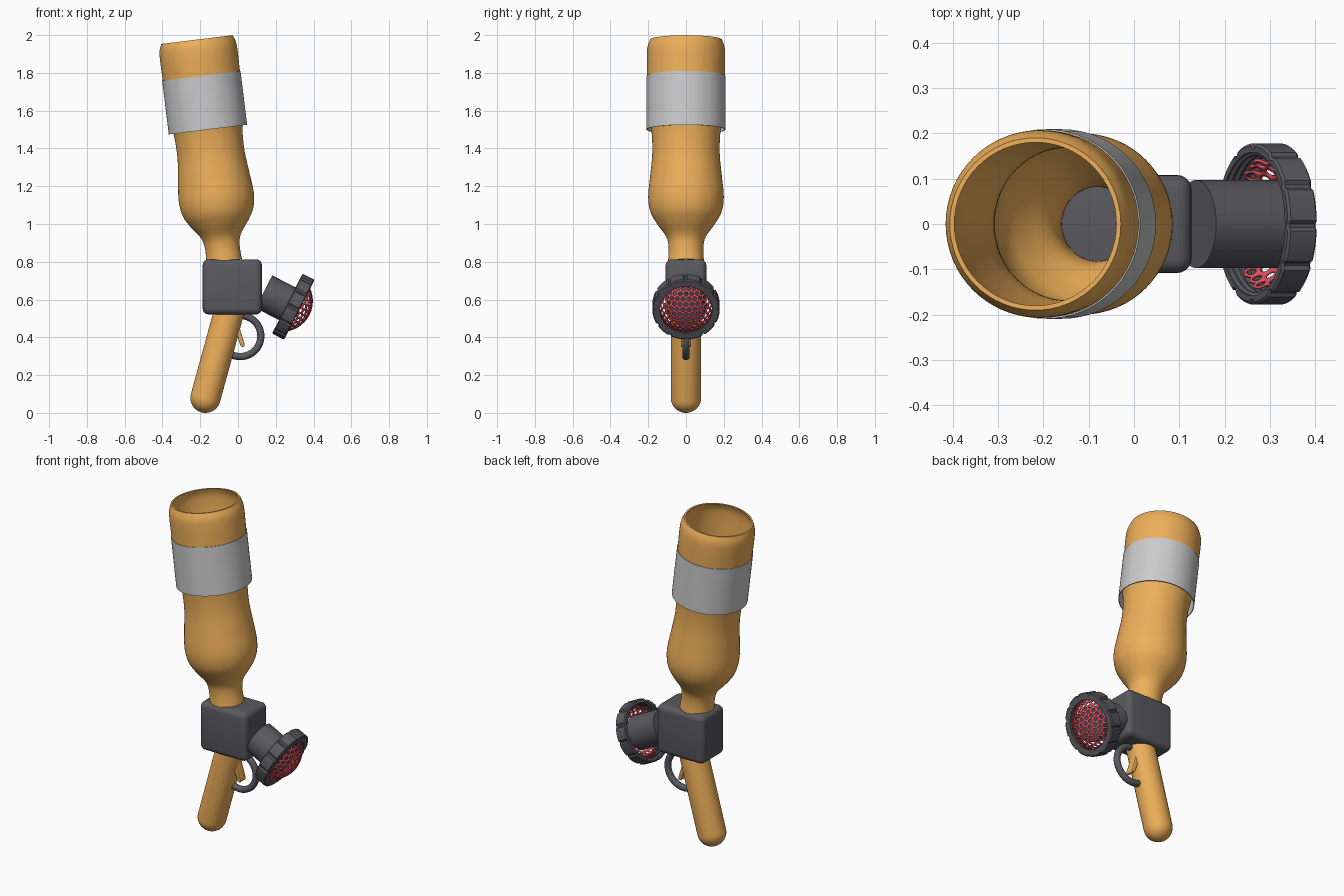
import bpy, bmesh, math
from mathutils import Vector, Matrix

if "Cube" in bpy.data.objects:
    bpy.data.objects.remove(bpy.data.objects["Cube"])

def material(name, rgb):
    m = bpy.data.materials.new(name)
    m.diffuse_color = (*rgb, 1)
    m.use_nodes = True
    m.node_tree.nodes["Principled BSDF"].inputs["Base Color"].default_value = m.diffuse_color
    return m

ORANGE = material("orange", (0.85, 0.43, 0.10))
DARK = material("dark_grey", (0.10, 0.10, 0.115))
RED = material("red", (0.72, 0.08, 0.11))

def frame(origin, axis):
    """Local z runs along axis from origin."""
    return Matrix.Translation(origin) @ Vector(axis).to_track_quat('Z', 'Y').to_matrix().to_4x4()

def finish(name, bm, mat=None, matrix=Matrix(), angle=35):
    bmesh.ops.recalc_face_normals(bm, faces=bm.faces)
    me = bpy.data.meshes.new(name)
    bm.to_mesh(me)
    bm.free()
    me.transform(matrix)
    ob = bpy.data.objects.new(name, me)
    bpy.context.collection.objects.link(ob)
    if mat:
        me.materials.append(mat)
    bpy.ops.object.select_all(action='DESELECT')
    ob.select_set(True)
    bpy.context.view_layer.objects.active = ob
    bpy.ops.object.shade_smooth_by_angle(angle=math.radians(angle))
    return ob

def lathe(name, profile, mat, matrix, steps=64, closed=True, radius=None, angle=35):
    """Turn (r, z) points round local z; radius() may vary r with the step."""
    bm = bmesh.new()
    rings = []
    for i in range(steps):
        a = 2 * math.pi * i / steps
        row = []
        for r, z in profile:
            q = radius(r, i) if radius else r
            row.append(bm.verts.new((q * math.cos(a), q * math.sin(a), z)))
        rings.append(row)
    n = len(profile)
    for i in range(steps):
        p, q = rings[i], rings[(i + 1) % steps]
        for j in range(n if closed else n - 1):
            k = (j + 1) % n
            bm.faces.new((p[j], q[j], q[k], p[k]))
    bmesh.ops.remove_doubles(bm, verts=bm.verts, dist=1e-5)
    return finish(name, bm, mat, matrix, angle)

def smooth_curve(pts, n=5):
    """Catmull-Rom through the points."""
    p = [pts[0]] + pts + [pts[-1]]
    out = []
    for i in range(1, len(p) - 2):
        a, b, c, d = (Vector(v) for v in p[i - 1:i + 3])
        for t in (k / n for k in range(n)):
            out.append(tuple(0.5 * (2*b + (c - a)*t + (2*a - 5*b + 4*c - d)*t*t
                                    + (3*b - a - 3*c + d)*t**3)))
    return out + [pts[-1]]

# Bottle: hollow, open at both ends, leaning left
tilt = math.radians(7)
bottle_frame = frame((-0.075, 0, 0.815), (-math.sin(tilt), 0, math.cos(tilt)))
outer = smooth_curve([(0.095, -0.012), (0.092, 0.06), (0.105, 0.12), (0.155, 0.19),
                      (0.188, 0.25), (0.200, 0.33), (0.190, 0.44), (0.179, 0.55),
                      (0.180, 0.65), (0.190, 0.74), (0.203, 0.88), (0.206, 1.00),
                      (0.207, 1.09), (0.203, 1.135), (0.190, 1.170)])
inner = [(r - 0.010, z) for r, z in reversed(outer)]
lathe("bottle", outer + inner, ORANGE, bottle_frame)

# Label band: loose sleeve round the bottle
lathe("band", [(0.209, 0.69), (0.209, 0.977), (0.205, 0.977), (0.205, 0.69)], None, bottle_frame)

# Valve body: rounded block
bm = bmesh.new()
bmesh.ops.create_cube(bm, size=1)
bmesh.ops.scale(bm, vec=(0.314, 0.216, 0.292), verts=bm.verts)
bmesh.ops.bevel(bm, geom=bm.edges[:], offset=0.032, segments=5, profile=0.5, affect='EDGES')
finish("valve_body", bm, DARK, Matrix.Translation((-0.03, 0, 0.667)))

# Handle: slanted rod with a round end
ha = math.radians(15.3)
R = 0.08
rod = [(R * math.sin(t), -R * math.cos(t)) for t in (math.pi / 2 * k / 10 for k in range(11))]
lathe("handle", rod + [(R, 0.50), (0, 0.50)], ORANGE,
      frame((-0.172, 0, 0.08), (math.sin(ha), 0, math.cos(ha))), 48, closed=False)

# Trigger guard: arc of round bar
bm = bmesh.new()
rows = []
for i in range(41):
    a = math.radians(-112 + 202 * i / 40)
    rows.append([])
    for j in range(16):
        b = 2 * math.pi * j / 16
        r = 0.109 + 0.019 * math.cos(b)
        rows[-1].append(bm.verts.new((0.012 + r * math.cos(a), 0.019 * math.sin(b), 0.407 + r * math.sin(a))))
for p, q in zip(rows, rows[1:]):
    for j in range(16):
        bm.faces.new((p[j], q[j], q[j - 1], p[j - 1]))
bm.faces.new(rows[0])
bm.faces.new(rows[-1])
finish("trigger_guard", bm, DARK)

# Trigger: slim bent lever
bm = bmesh.new()
side = [(-0.045, 0.50), (0.000, 0.49), (0.015, 0.43), (0.036, 0.36), (0.030, 0.348), (0.014, 0.352), (-0.008, 0.42)]
f = bm.faces.new([bm.verts.new((x, -0.026, z)) for x, z in side])
ext = bmesh.ops.extrude_face_region(bm, geom=[f])
bmesh.ops.translate(bm, vec=(0, 0.052, 0), verts=[v for v in ext["geom"] if isinstance(v, bmesh.types.BMVert)])
bmesh.ops.bevel(bm, geom=bm.edges[:], offset=0.004, segments=2, profile=0.5, affect='EDGES')
finish("trigger", bm, ORANGE)

# Nozzle: tube pointing right and down, origin at the collar middle
na = math.radians(27)
nozzle_frame = frame((0.293, 0, 0.562), (math.cos(na), 0, -math.sin(na)))
lathe("nozzle_tube", [(0, -0.175), (0.097, -0.175), (0.097, 0.025), (0, 0.025)], DARK,
      nozzle_frame, 64, closed=False)

# Collar: notched ring, threaded inside
threads = []
for k in range(3):
    z = 0.012 - 0.016 * k
    threads += [(0.158, z), (0.151, z - 0.004), (0.151, z - 0.008), (0.158, z - 0.012)]
collar = [(0.172, -0.036), (0.178, -0.031), (0.178, 0.031), (0.172, 0.036),
          (0.138, 0.036), (0.138, 0.022), (0.158, 0.020)] + threads + [(0.158, -0.036)]
lathe("collar", collar, DARK, nozzle_frame, 144,
      radius=lambda r, i: r - 0.007 if r > 0.17 and i % 12 in (0, 1) else r, angle=30)

# Rose: domed plate with round holes on a hexagonal grid
bm = bmesh.new()
RS, pitch, hole = 0.160, 0.0325, 0.0115
limit = RS * math.radians(70)
def on_dome(x, y):
    d = math.hypot(x, y)
    t = d / RS
    k = RS * math.sin(t) / d if d > 1e-9 else 1
    return (x * k, y * k, 0.093 - RS * (1 - math.cos(t)))
for i in range(-8, 9):
    for j in range(-8, 9):
        cx, cy = pitch * (i + j / 2), pitch * j * math.sqrt(3) / 2
        if math.hypot(cx, cy) > limit - pitch * 0.6:
            continue
        rim, cut = [], []
        for k in range(12):
            a = math.pi / 6 * k
            apothem = pitch / 2 / (1 if k % 2 == 0 else math.cos(math.pi / 6))
            rim.append(bm.verts.new(on_dome(cx + apothem * math.cos(a), cy + apothem * math.sin(a))))
            cut.append(bm.verts.new(on_dome(cx + hole * math.cos(a), cy + hole * math.sin(a))))
        for k in range(12):
            bm.faces.new((rim[k - 1], rim[k], cut[k], cut[k - 1]))
bmesh.ops.remove_doubles(bm, verts=bm.verts, dist=1e-4)
rose = finish("rose", bm, RED, nozzle_frame)
mod = rose.modifiers.new("thickness", 'SOLIDIFY')
mod.thickness = 0.006
mod.offset = 0
